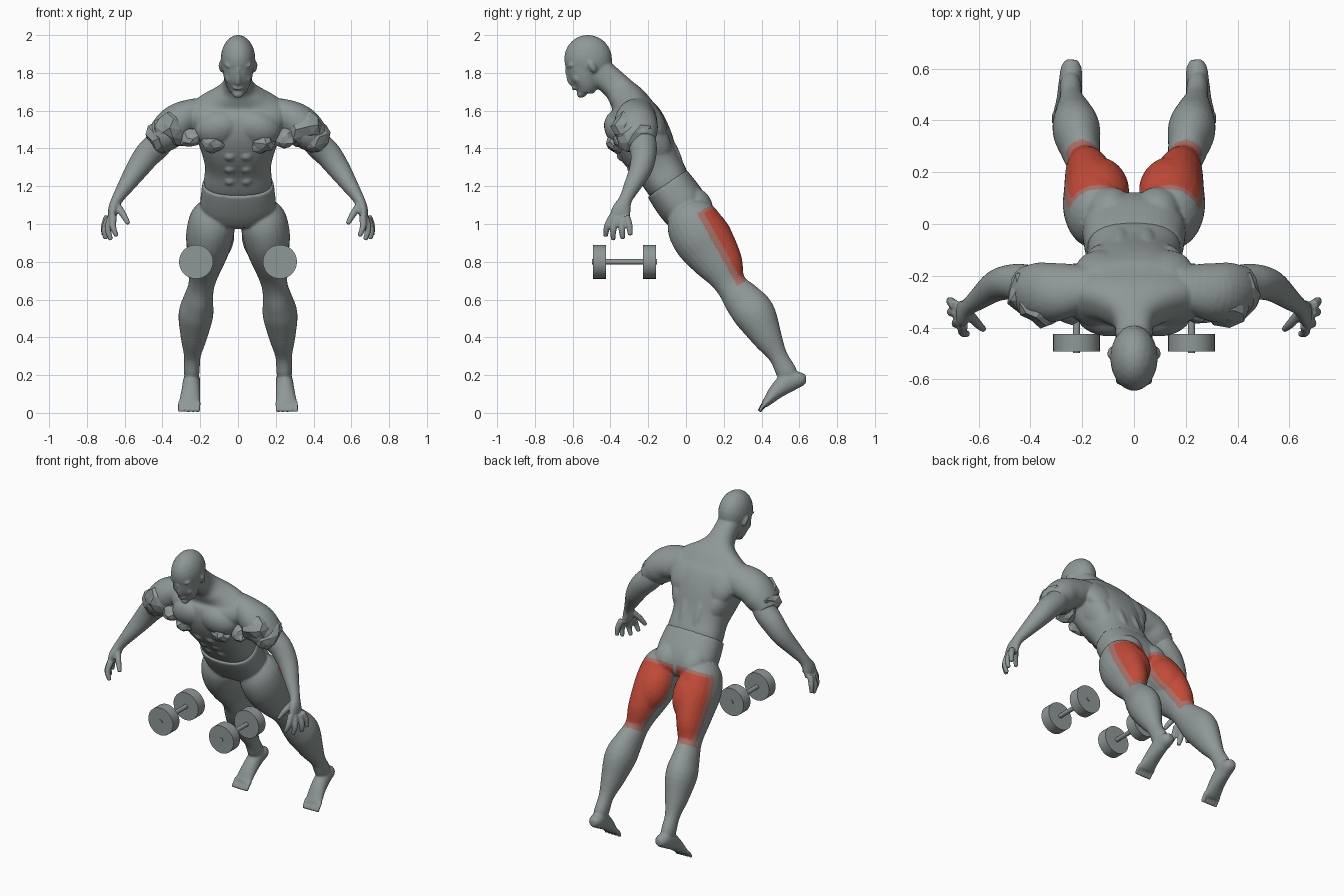
import bpy, bmesh, math, random
from mathutils import Vector, Matrix

random.seed(4)
old = bpy.data.objects.get("Cube")
if old:
    bpy.data.objects.remove(old, do_unlink=True)
LEAN = math.radians(30)


def material(name, rgb):
    m = bpy.data.materials.new(name)
    m.use_nodes = True
    m.diffuse_color = (*rgb, 1)
    m.node_tree.nodes["Principled BSDF"].inputs["Base Color"].default_value = (*rgb, 1)
    return m


grey = material("body grey", (.275, .315, .31))
red = material("muscle red", (.54, .07, .04))
blend = material("muscle edge red", (.38, .16, .135))


def spline(rings, steps=4):
    """Catmull-Rom through rings of (x, y, z, half width, half depth)."""
    p = [Vector(r) for r in rings]
    p = [p[0]] + p + [p[-1]]
    out = []
    for a, b, c, d in zip(p, p[1:], p[2:], p[3:]):
        for i in range(steps):
            t = i / steps
            out.append((b * 2 + (c - a) * t + (a * 2 - b * 5 + c * 4 - d) * t**2
                        + (b * 3 - a - c * 3 + d) * t**3) * .5)
    return out + [p[-1]]


def loft(bm, rings, side=1, power=2.0, n=24):
    """Tube with superellipse sections square to its path."""
    rs = spline(rings)
    pts = [Vector((r[0] * side, r[1], r[2])) for r in rs]
    loops = []
    for i, (c, r) in enumerate(zip(pts, rs)):
        t = (pts[min(i + 1, len(pts) - 1)] - pts[max(i - 1, 0)]).normalized()
        u = (Vector((1, 0, 0)) - t * t.x).normalized()
        v = t.cross(u)
        loop = []
        for k in range(n):
            a = math.tau * k / n
            ca, sa = math.cos(a), math.sin(a)
            e = 2 / power
            loop.append(bm.verts.new(c + u * r[3] * math.copysign(abs(ca)**e, ca)
                                     + v * r[4] * math.copysign(abs(sa)**e, sa)))
        loops.append(loop)
    for a, b in zip(loops, loops[1:]):
        for k in range(n):
            bm.faces.new((a[k], a[(k + 1) % n], b[(k + 1) % n], b[k]))
    bm.faces.new(loops[0])
    bm.faces.new(loops[-1])


def ball(bm, pos, size, tilt=LEAN, yaw=0, rough=0):
    m = (Matrix.Translation(pos) @ Matrix.Rotation(tilt, 4, 'X')
         @ Matrix.Rotation(yaw, 4, 'Y') @ Matrix.Diagonal((*size, 1)))
    vs = bmesh.ops.create_icosphere(bm, subdivisions=2 if rough else 3, radius=1, matrix=m)["verts"]
    for v in vs:
        v.co += (v.co - Vector(pos)) * random.uniform(-rough, rough)


def pair(bm, pos, size, yaw=0, tilt=LEAN, rough=0):
    for s in (1, -1):
        ball(bm, (pos[0] * s, pos[1], pos[2]), size, tilt, yaw * s, rough)


def finish(name, bm, voxel=0, smooth=4):
    """Mesh to object, fused into one skin when a voxel size is given."""
    bmesh.ops.recalc_face_normals(bm, faces=bm.faces)
    me = bpy.data.meshes.new(name)
    bm.to_mesh(me)
    bm.free()
    ob = bpy.data.objects.new(name, me)
    bpy.context.collection.objects.link(ob)
    if voxel:
        rm = ob.modifiers.new("fuse", 'REMESH')
        rm.mode, rm.voxel_size = 'VOXEL', voxel
        sm = ob.modifiers.new("soften", 'SMOOTH')
        sm.factor, sm.iterations = .5, smooth
        dg = bpy.context.evaluated_depsgraph_get()
        dg.update()
        ob.data = bpy.data.meshes.new_from_object(ob.evaluated_get(dg))
        ob.modifiers.clear()
        ob.data.name = name
        ob.data.shade_smooth()
    ob.data.materials.clear()
    ob.data.materials.append(grey)
    return ob


# Torso, neck and shoulders
bm = bmesh.new()
loft(bm, [(0, -.07, 1.18, .17, .105), (0, -.1, 1.225, .18, .12), (0, -.15, 1.31, .175, .128),
          (0, -.21, 1.41, .2, .152), (0, -.255, 1.5, .235, .157), (0, -.28, 1.575, .27, .142),
          (0, -.3, 1.64, .235, .105), (0, -.335, 1.69, .14, .085),
          (0, -.375, 1.735, .08, .075), (0, -.46, 1.81, .07, .075)], power=2.4, n=40)
pair(bm, (.105, -.345, 1.505), (.125, .085, .1), yaw=.3)             # chest
pair(bm, (.115, -.185, 1.55), (.11, .065, .13), yaw=-.3)             # shoulder blades
pair(bm, (.14, -.19, 1.44), (.07, .1, .15), yaw=.25)                 # lats
pair(bm, (.05, -.12, 1.42), (.045, .06, .2))                         # spinal muscles
for y, z in ((-.325, 1.37), (-.27, 1.305), (-.212, 1.24)):           # abdominals
    pair(bm, (.043, y, z), (.04, .045, .035))
for s in (1, -1):
    loft(bm, [(.16, -.24, 1.58, .08, .09), (.25, -.255, 1.565, .09, .108), (.32, -.265, 1.535, .1, .115),
              (.38, -.26, 1.48, .095, .112), (.435, -.245, 1.43, .07, .085)], s)

# Head
ball(bm, (0, -.518, 1.872), (.092, .127, .13), math.radians(15))
loft(bm, [(0, -.535, 1.85, .086, .104), (0, -.535, 1.79, .078, .09),
          (0, -.53, 1.735, .064, .068), (0, -.535, 1.695, .042, .042)])
ball(bm, (0, -.55, 1.692), (.032, .03, .022))
ball(bm, (0, -.588, 1.722), (.028, .018, .012))
loft(bm, [(0, -.628, 1.825, .009, .012), (0, -.622, 1.785, .012, .014),
          (0, -.604, 1.752, .019, .02), (0, -.585, 1.735, .014, .012)])
pair(bm, (.035, -.605, 1.84), (.038, .022, .014), yaw=-.1)
pair(bm, (.043, -.575, 1.77), (.027, .024, .03))
pair(bm, (.09, -.495, 1.83), (.012, .018, .034), yaw=.2)
finish("upper_body", bm, .0075, 3)

# Ragged muscle on the inner arms and under the chest
bm = bmesh.new()
pair(bm, (.345, -.31, 1.5), (.088, .08, .1), yaw=.8, rough=.14)
pair(bm, (.405, -.26, 1.46), (.07, .1, .09), yaw=.8, rough=.14)
pair(bm, (.255, -.325, 1.46), (.06, .07, .05), rough=.16)
pair(bm, (.13, -.368, 1.425), (.062, .05, .05), rough=.18)
finish("torn_muscle", bm)

# Forearms and hands
bm = bmesh.new()
for s in (1, -1):
    loft(bm, [(.38, -.245, 1.48, .07, .075), (.425, -.23, 1.42, .073, .075), (.48, -.225, 1.365, .07, .068),
              (.535, -.24, 1.29, .06, .06), (.595, -.285, 1.2, .043, .045), (.64, -.32, 1.13, .03, .035),
              (.66, -.342, 1.075, .028, .05), (.668, -.352, 1.03, .02, .054)], s)
    fingers = [((.69, -.315, 1.04), (.708, -.3, .99), (.712, -.295, .94)),
               ((.685, -.34, 1.03), (.706, -.34, .97), (.7, -.335, .92)),
               ((.675, -.37, 1.03), (.688, -.385, .97), (.672, -.385, .915)),
               ((.66, -.39, 1.04), (.662, -.418, .985), (.642, -.425, .935)),
               ((.635, -.35, 1.09), (.605, -.385, 1.045), (.58, -.408, 1.0))]
    for f in fingers:
        loft(bm, [(*p, r, r) for p, r in zip(f, (.02, .0175, .012))], s, n=12)
finish("forearms_and_hands", bm, .0065, 2)

# Hips, legs and feet
bm = bmesh.new()
loft(bm, [(0, -.1, 1.215, .187, .125), (0, -.065, 1.165, .195, .13), (0, -.015, 1.095, .197, .13),
          (0, .025, 1.03, .16, .11), (0, .04, .99, .07, .06)], power=2.4, n=40)
pair(bm, (.09, .045, 1.09), (.092, .095, .11))                       # buttocks
for s in (1, -1):
    loft(bm, [(.115, .005, 1.07, .1, .11), (.133, .03, 1.02, .123, .14), (.15, .07, .945, .125, .152),
              (.16, .125, .87, .113, .146), (.178, .188, .775, .09, .12), (.193, .237, .68, .069, .083),
              (.208, .295, .605, .077, .1), (.223, .365, .52, .092, .11), (.234, .43, .4, .07, .08),
              (.242, .488, .3, .044, .05), (.245, .53, .22, .042, .055), (.246, .555, .18, .035, .045)], s)
    loft(bm, [(.24, .635, .18, .022, .022), (.242, .605, .177, .04, .04), (.246, .545, .165, .045, .055),
              (.25, .48, .115, .05, .042), (.256, .435, .065, .055, .026), (.259, .413, .042, .055, .018)], s)
    for i in range(5):
        x, r = .21 + .0245 * i, .0145 - .001 * i
        loft(bm, [(x, .425, .055, r, r), (x + .002, .402, .03, r * .85, r),
                  (x + .003, .388, .006, r * .8, r * .8)], s, n=12)
pair(bm, (.196, .2, .675), (.042, .035, .055))                       # kneecaps
pair(bm, (.15, .01, .92), (.075, .085, .11), yaw=.2)                 # front thighs
pair(bm, (.137, .135, .935), (.118, .108, .17), yaw=-.12)            # hamstrings
legs = finish("hips_and_legs", bm, .0075, 4)

# Red patch on the back of each thigh, with a paler rim
legs.data.materials.append(red)
legs.data.materials.append(blend)
for p in legs.data.polygons:
    dy, dz = p.center.y - .045, p.center.z - 1.08
    depth, along = dy * .875 + dz * .484, dy * .484 - dz * .875
    if abs(p.center.x) < .01:
        continue
    if depth > .035 and .045 < along < .43:
        p.material_index = 1
    elif depth > 0 and .025 < along < .465:
        p.material_index = 2

# Dumbbells
for s, label in ((1, "left"), (-1, "right")):
    bm = bmesh.new()
    for y, length, r in ((-.458, .068, .09), (-.193, .07, .09), (-.325, .345, .014)):
        m = Matrix.Translation((.222 * s, y, .8)) @ Matrix.Rotation(math.pi / 2, 4, 'X')
        bmesh.ops.create_cone(bm, cap_ends=True, segments=40, radius1=r, radius2=r, depth=length, matrix=m)
    ob = finish(label + "_dumbbell", bm)
    bpy.context.view_layer.objects.active = ob
    ob.select_set(True)
    bpy.ops.object.shade_smooth_by_angle(angle=math.radians(40))
    ob.select_set(False)
